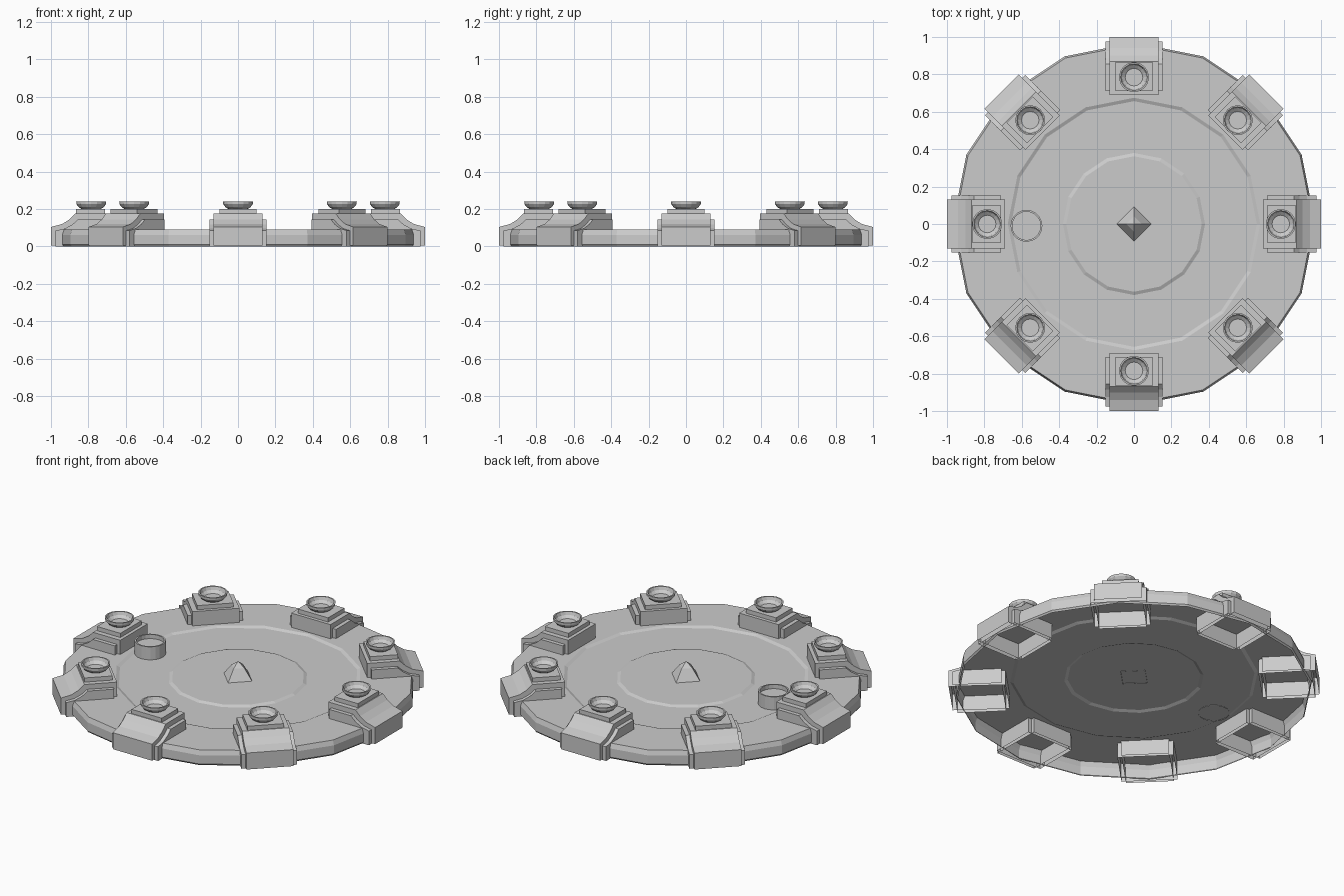
import bpy, bmesh, math
from mathutils import Matrix

if "Cube" in bpy.data.objects:
    bpy.data.objects.remove(bpy.data.objects["Cube"])


def finish(name, bm, matrix=Matrix.Identity(4)):
    bmesh.ops.recalc_face_normals(bm, faces=bm.faces)
    mesh = bpy.data.meshes.new(name)
    bm.to_mesh(mesh)
    bm.free()
    mesh.transform(matrix)
    obj = bpy.data.objects.new(name, mesh)
    bpy.context.collection.objects.link(obj)
    return obj


def lathe(name, profile, sides, matrix=Matrix.Identity(4)):
    """Revolve (radius, height) points; a zero radius closes to a point."""
    bm = bmesh.new()
    rings = []
    for r, z in profile:
        if r == 0:
            rings.append([bm.verts.new((0, 0, z))] * sides)
        else:
            rings.append([bm.verts.new((r * math.cos(math.tau * i / sides),
                                        r * math.sin(math.tau * i / sides), z))
                          for i in range(sides)])
    for a, b in zip(rings, rings[1:]):
        for i in range(sides):
            j = (i + 1) % sides
            quad = [a[i], a[j], b[j], b[i]]
            bm.faces.new(list(dict.fromkeys(quad)))
    return finish(name, bm, matrix)


def open_extrusion(name, profile, half_width, matrix):
    """Extrude an (x, z) outline sideways, leaving the underside open."""
    bm = bmesh.new()
    left = [bm.verts.new((x, -half_width, z)) for x, z in profile]
    right = [bm.verts.new((x, half_width, z)) for x, z in profile]
    for i in range(len(profile) - 1):
        bm.faces.new((left[i], left[i + 1], right[i + 1], right[i]))
    bm.faces.new(left)
    bm.faces.new(right[::-1])
    return finish(name, bm, matrix)


# Round platform: open-bottomed shell with two shallow ring steps
lathe("platform", [(0.962, 0), (0.97, 0.01), (0.97, 0.062), (0.96, 0.09),
                   (0.675, 0.09), (0.657, 0.082), (0.38, 0.082),
                   (0.362, 0.09), (0, 0.09)], 16)

# Centre pyramid
lathe("centre_pyramid", [(0.095, 0.088), (0.042, 0.155), (0, 0.185)], 4)

# Small cup standing on the platform
lathe("side_cup", [(0.085, 0.08), (0.085, 0.16), (0.076, 0.16),
                   (0.076, 0.135), (0, 0.135)], 20,
      Matrix.Translation((-0.575, -0.01, 0)))

# Eight pedestals, each with a side strap, a top step and a bowl
BODY = [(0.69, 0), (0.69, 0.175), (0.87, 0.175), (0.9, 0.145),
        (0.94, 0.12), (1.0, 0.104), (1.0, 0.005)]
STRAP = [(0.71, 0), (0.71, 0.145), (0.855, 0.145), (0.885, 0.118),
         (0.925, 0.096), (0.975, 0.085), (0.975, 0.0)]
STEP = [(0.71, 0.17), (0.71, 0.2), (0.865, 0.2), (0.865, 0.17)]
BOWL = [(0.048, 0.198), (0.067, 0.21), (0.079, 0.226), (0.08, 0.24),
        (0.072, 0.24), (0.065, 0.222), (0.047, 0.208), (0, 0.208)]
for k in range(8):
    turn = Matrix.Rotation(k * math.tau / 8, 4, 'Z')
    open_extrusion(f"pedestal_{k}", BODY, 0.13, turn)
    open_extrusion(f"pedestal_strap_{k}", STRAP, 0.153, turn)
    open_extrusion(f"pedestal_step_{k}", STEP, 0.1, turn)
    lathe(f"bowl_{k}", BOWL, 16, turn @ Matrix.Translation((0.785, 0, 0)))
